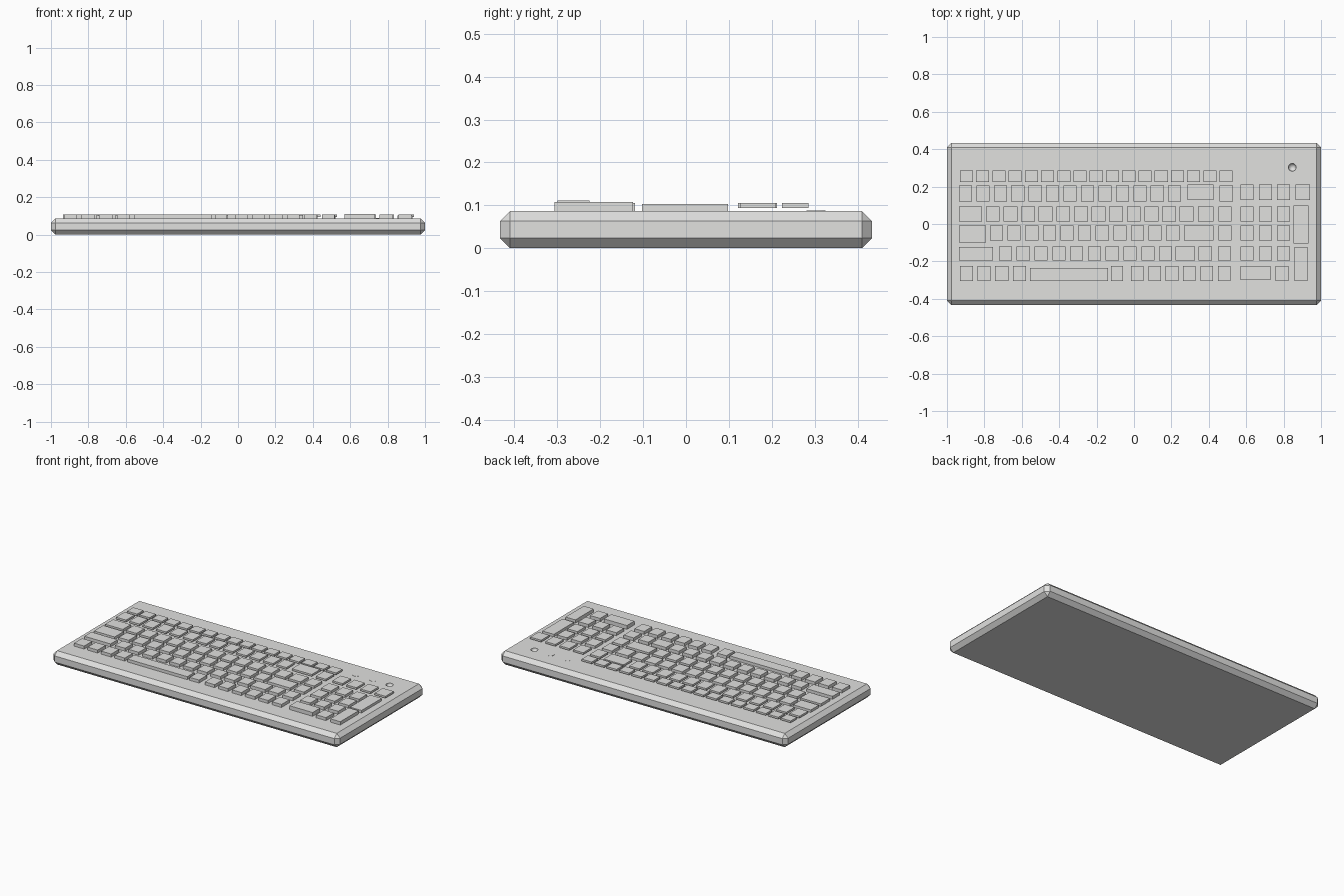
import bpy, bmesh
from mathutils import Matrix

if "Cube" in bpy.data.objects:
    bpy.data.objects.remove(bpy.data.objects["Cube"])

TOP = 0.087          # top of the case

mat = bpy.data.materials.new("light_grey")
mat.diffuse_color = (0.75, 0.75, 0.74, 1)
mat.use_nodes = True
mat.node_tree.nodes["Principled BSDF"].inputs["Base Color"].default_value = mat.diffuse_color


def finish(bm, name):
    me = bpy.data.meshes.new(name)
    bm.to_mesh(me)
    bm.free()
    me.materials.append(mat)
    ob = bpy.data.objects.new(name, me)
    bpy.context.collection.objects.link(ob)
    return ob


def add_box(bm, x0, x1, y0, y1, z0, z1):
    m = Matrix.Translation(((x0 + x1) / 2, (y0 + y1) / 2, (z0 + z1) / 2))
    m = m @ Matrix.Diagonal((x1 - x0, y1 - y0, z1 - z0, 1))
    bmesh.ops.create_cube(bm, size=1, matrix=m)


def key_row(name, y0, y1, z0, z1, runs, keys=()):
    """runs: (first x, pitch, count, width); keys: (x0, x1)."""
    bm = bmesh.new()
    for x, pitch, n, w in runs:
        for i in range(n):
            add_box(bm, x + i * pitch, x + i * pitch + w, y0, y1, z0, z1)
    for x0, x1 in keys:
        add_box(bm, x0, x1, y0, y1, z0, z1)
    return finish(bm, name)


def single_key(name, *dims):
    bm = bmesh.new()
    add_box(bm, *dims)
    return finish(bm, name)


# case: chamfered slab
bm = bmesh.new()
add_box(bm, -1, 1, -0.434, 0.434, 0, TOP)
bmesh.ops.bevel(bm, geom=bm.edges[:], offset=0.024, offset_type='OFFSET',
                segments=1, affect='EDGES')
case = finish(bm, "case")

# bowl-shaped recess in the case
bm = bmesh.new()
bmesh.ops.create_uvsphere(bm, u_segments=24, v_segments=12, radius=0.021,
                          matrix=Matrix.Translation((0.846, 0.303, TOP)))
cutter = finish(bm, "recess_cutter")
cutter.hide_render = True
cutter.hide_viewport = True
mod = case.modifiers.new("recess", 'BOOLEAN')
mod.operation = 'DIFFERENCE'
mod.solver = 'EXACT'
mod.object = cutter

# two flush indicator discs
for i, x in enumerate((0.614, 0.733)):
    bm = bmesh.new()
    bmesh.ops.create_cone(bm, cap_ends=True, segments=24, radius1=0.022,
                          radius2=0.022, depth=0.002,
                          matrix=Matrix.Translation((x, 0.303, TOP)))
    finish(bm, f"indicator_{i + 1}")

# main key rows, back to front
W = 0.07
pad = (0.570, 0.0975, 3, W)
key_row("function_keys", 0.224, 0.286, 0.094, 0.106, [(-0.931, 0.0868, 17, W)])
key_row("number_keys", 0.121, 0.205, 0.094, 0.106,
        [(-0.936, 0.0932, 13, W)], [(0.458, 0.528)])
key_row("upper_letter_keys", 0.013, 0.093, TOP, 0.103,
        [(-0.792, 0.0942, 12, 0.074), pad],
        [(-0.936, -0.813), (0.341, 0.426), (0.453, 0.522)])
key_row("home_letter_keys", -0.089, -0.009, TOP, 0.103,
        [(-0.770, 0.0942, 11, W), pad], [(0.266, 0.426), (0.453, 0.522)])
key_row("lower_letter_keys", -0.194, -0.119, TOP, 0.106,
        [(-0.722, 0.0951, 10, W), pad],
        [(0.223, 0.325), (0.346, 0.416), (0.448, 0.518)])
key_row("bottom_keys", -0.304, -0.225, TOP, 0.106,
        [(-0.931, 0.0945, 4, W), (-0.017, 0.0933, 6, 0.067)],
        [(-0.124, -0.059), (0.757, 0.827)])

# larger keys
single_key("space_bar", -0.557, -0.140, -0.305, -0.236, TOP, 0.106)
single_key("left_shift_key", -0.936, -0.754, -0.194, -0.124, TOP, 0.106)
single_key("caps_key", -0.936, -0.792, -0.098, -0.007, TOP, 0.103)
single_key("backspace_key", 0.287, 0.426, 0.127, 0.212, 0.094, 0.106)

# number pad extras
key_row("pad_top_keys", 0.127, 0.210, 0.094, 0.106, [pad], [(0.864, 0.940)])
single_key("pad_plus_key", 0.854, 0.934, -0.103, 0.098, TOP, 0.103)
single_key("pad_enter_key", 0.859, 0.928, -0.306, -0.124, TOP, 0.108)
single_key("pad_zero_key", 0.570, 0.731, -0.300, -0.225, TOP, 0.111)
